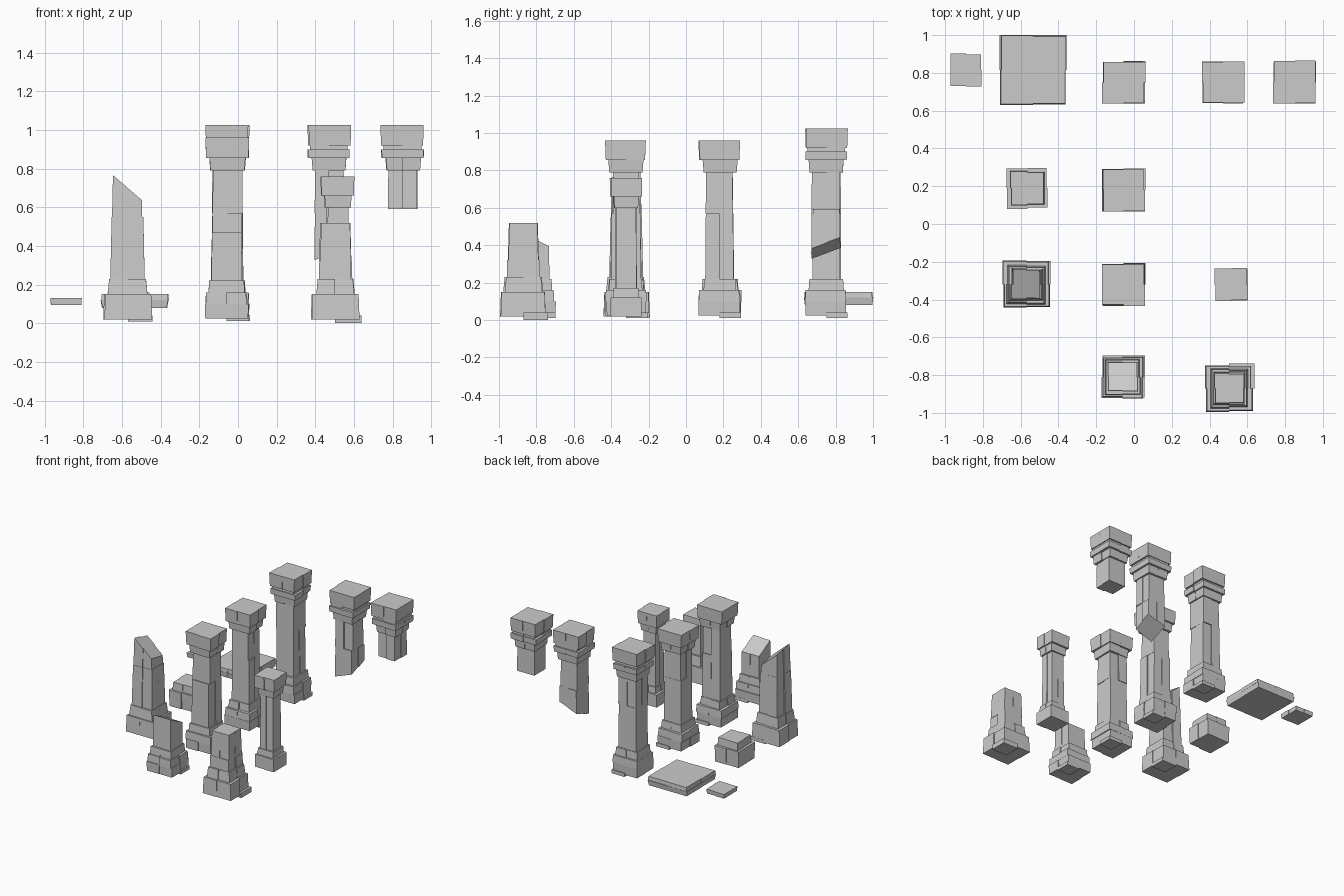
import bpy, bmesh, random
from mathutils import Vector

if "Cube" in bpy.data.objects:
    bpy.data.objects.remove(bpy.data.objects["Cube"])

random.seed(4)


def outline(bm, cx, cy, z, hx, hy, jit):
    """Ring of 12 points: four quadrants of slightly different size."""
    ring = []
    signs = [(1, 1), (-1, 1), (-1, -1), (1, -1)]
    for k, (sx, sy) in enumerate(signs):
        ax, ay = hx + jit[k][0], hy + jit[k][1]
        pts = [(sx * ax, 0), (sx * ax, sy * ay), (0, sy * ay)]
        if k % 2:
            pts.reverse()
        ring += [bm.verts.new((cx + x, cy + y, z)) for x, y in pts]
    return ring


def masonry(name, cx, cy, layers, cuts=(), lip=None, amount=0.005):
    """Stack of (z0, z1, width0, width1) layers as one closed skin, cut by (point, normal) planes."""
    bm = bmesh.new()
    rings = []
    for z0, z1, w0, w1 in layers:
        jit = [(random.uniform(-amount, amount), random.uniform(-amount, amount)) for _ in range(4)]
        d0 = w0 if isinstance(w0, tuple) else (w0, w0)
        d1 = w1 if isinstance(w1, tuple) else (w1, w1)
        rings.append(outline(bm, cx, cy, z0, d0[0] / 2, d0[1] / 2, jit))
        rings.append(outline(bm, cx, cy, z1, d1[0] / 2, d1[1] / 2, jit))
    for a, b in zip(rings, rings[1:]):
        for i in range(12):
            j = (i + 1) % 12
            bm.faces.new((a[i], a[j], b[j], b[i]))
    bm.faces.new(rings[0][::-1])
    bm.faces.new(rings[-1])
    # broken ends: slice away and close
    for co, no in cuts:
        geom = bm.verts[:] + bm.edges[:] + bm.faces[:]
        bmesh.ops.bisect_plane(bm, geom=geom, plane_co=Vector(co), plane_no=Vector(no), clear_outer=True)
        edges = [e for e in bm.edges if e.is_boundary]
        bmesh.ops.holes_fill(bm, edges=edges, sides=0)
    # projecting foot stone under one quadrant
    if lip:
        z0, z1, size = lip
        box = bmesh.ops.create_cube(bm, size=1)["verts"]
        for v in box:
            v.co = (cx + (v.co.x + 0.5) * size, cy + (v.co.y + 0.5) * size * 0.97,
                    z0 + (v.co.z + 0.5) * (z1 - z0))
    bmesh.ops.recalc_face_normals(bm, faces=bm.faces)
    mesh = bpy.data.meshes.new(name)
    bm.to_mesh(mesh)
    bm.free()
    obj = bpy.data.objects.new(name, mesh)
    bpy.context.collection.objects.link(obj)
    return obj


# shared layer profiles
BASE = [(0.025, 0.10, 0.215, 0.22), (0.10, 0.16, 0.218, 0.212), (0.16, 0.22, 0.182, 0.174)]
WIDE_BASE = [(0.02, 0.15, 0.245, 0.235), (0.15, 0.23, 0.205, 0.19)]
SHAFT = [(0.22, 0.57, 0.156, 0.150), (0.57, 0.79, 0.150, 0.146)]
NECK = [(0.79, 0.855, 0.172, 0.182)]
PLAIN_CAP = NECK + [(0.855, 0.96, 0.212, 0.22)]
DOUBLE_CAP = NECK + [(0.855, 0.90, 0.212, 0.216), (0.90, 0.92, 0.192, 0.192), (0.92, 1.025, 0.215, 0.222)]
LIP = (0.012, 0.04, 0.117)

# whole columns
masonry("tall_column", -0.055, 0.75, BASE + SHAFT + DOUBLE_CAP, lip=LIP)
for i, y in enumerate((0.18, -0.32)):
    masonry(f"plain_column_{i + 1}", -0.055, y, BASE + SHAFT + PLAIN_CAP, lip=LIP)
masonry("small_column", 0.515, -0.32, [
    (0.02, 0.12, 0.165, 0.165), (0.12, 0.17, 0.138, 0.132), (0.17, 0.60, 0.115, 0.108),
    (0.60, 0.66, 0.13, 0.138), (0.66, 0.76, 0.165, 0.17)], amount=0.004)

# broken column tops
masonry("hanging_top_long", 0.472, 0.75, [(0.25, 0.57, 0.155, 0.150), SHAFT[1]] + DOUBLE_CAP,
        cuts=[((0.472, 0.75, 0.385), (0.37, 0.37, -1))])
masonry("hanging_top_short", 0.852, 0.75, [(0.59, 0.79, 0.148, 0.146)] + DOUBLE_CAP)

# broken column bottoms
masonry("slanted_stump", -0.57, -0.32, WIDE_BASE + [(0.23, 0.55, 0.172, 0.158), (0.55, 0.80, 0.156, 0.145)],
        cuts=[((-0.57, -0.32, 0.685), (0.65, 0.15, 0.76)), ((-0.50, -0.26, 0.62), (0.8, 0.4, 0.25))],
        lip=(0.01, 0.04, 0.128))
masonry("sloped_stump", -0.06, -0.81, BASE + [(0.22, 0.60, 0.156, 0.145)],
        cuts=[((-0.06, -0.81, 0.433), (0, 0.45, 0.9))], lip=LIP)
masonry("flat_stump", 0.503, -0.87, WIDE_BASE + [(0.23, 0.32, 0.17, 0.165), (0.32, 0.518, 0.158, 0.147)],
        lip=(0.0, 0.04, 0.135))

# loose stones
masonry("base_block", -0.565, 0.19, [(0.03, 0.16, 0.205, 0.212), (0.16, 0.22, 0.178, 0.17)])
masonry("large_slab", -0.535, 0.815, [(0.08, 0.12, (0.33, 0.355), (0.345, 0.365)),
                                      (0.12, 0.15, (0.345, 0.365), (0.34, 0.36))])
masonry("small_slab", -0.89, 0.815, [(0.095, 0.13, (0.155, 0.165), (0.16, 0.17))], amount=0.002)
